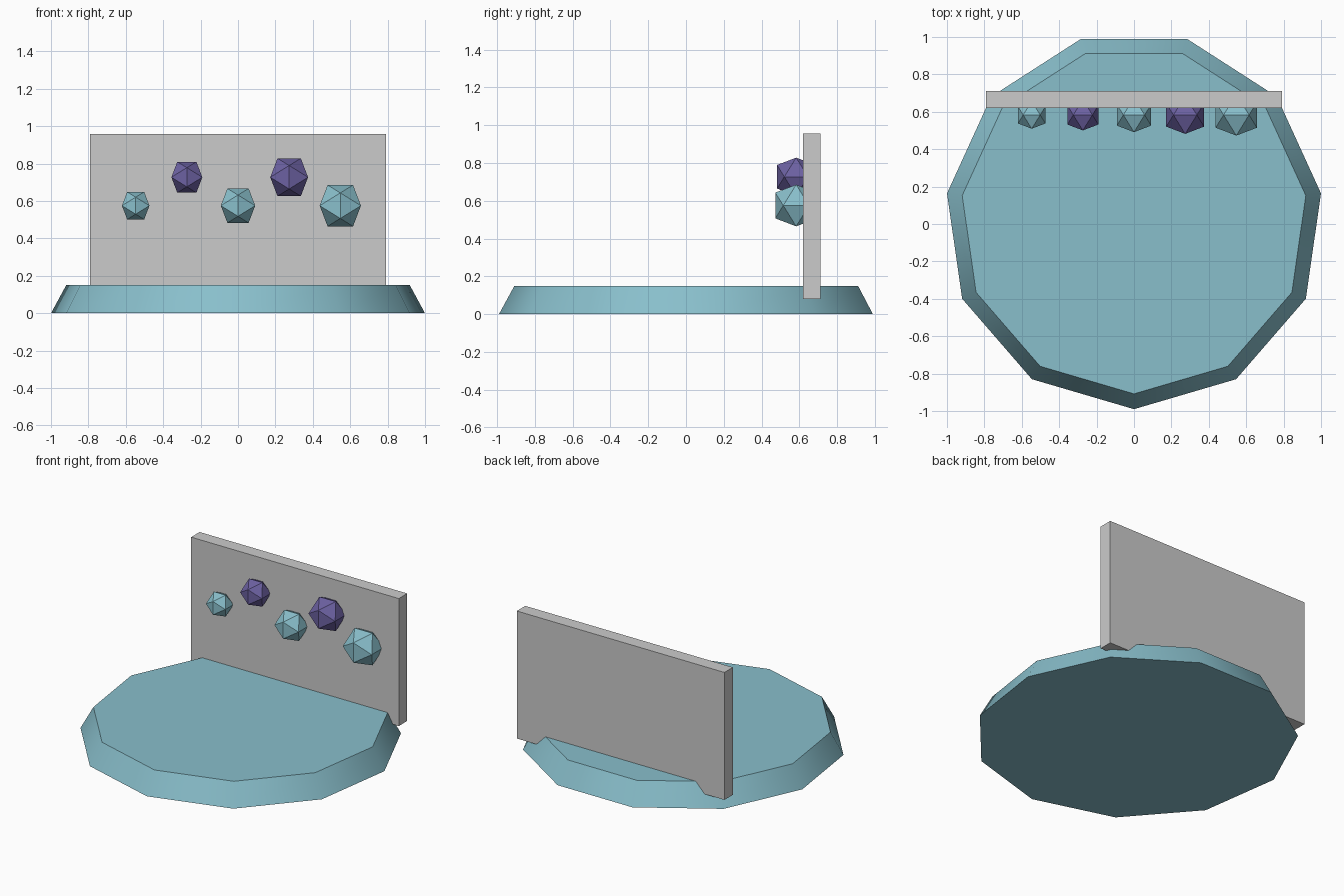
import bpy, bmesh, math

if "Cube" in bpy.data.objects:
    bpy.data.objects.remove(bpy.data.objects["Cube"])


def material(name, rgb):
    m = bpy.data.materials.new(name)
    m.diffuse_color = (*rgb, 1)
    m.use_nodes = True
    m.node_tree.nodes["Principled BSDF"].inputs["Base Color"].default_value = m.diffuse_color
    return m


teal = material("teal", (0.25, 0.52, 0.6))
purple = material("purple", (0.15, 0.12, 0.36))


def add_object(name, bm, location, mat=None):
    bmesh.ops.recalc_face_normals(bm, faces=bm.faces)
    mesh = bpy.data.meshes.new(name)
    bm.to_mesh(mesh)
    bm.free()
    ob = bpy.data.objects.new(name, mesh)
    ob.location = location
    bpy.context.collection.objects.link(ob)
    if mat:
        mesh.materials.append(mat)
    return ob


# Base: eleven-sided tapered plinth with one corner facing the front
SIDES = 11
bm = bmesh.new()
rings = []
for radius, z in ((1.01, 0), (0.928, 0.15)):
    angles = [-math.pi / 2 + math.tau * i / SIDES for i in range(SIDES)]
    rings.append([bm.verts.new((radius * math.cos(a), radius * math.sin(a), z)) for a in angles])
low, high = rings
bm.faces.new(low[::-1])
bm.faces.new(high)
for i in range(SIDES):
    j = (i + 1) % SIDES
    bm.faces.new((low[i], low[j], high[j], high[i]))
base = add_object("base", bm, (0, 0.02, 0), teal)
bpy.context.view_layer.objects.active = base
base.select_set(True)
bpy.ops.object.shade_smooth_by_angle(angle=math.radians(40))

# Upright back panel
bm = bmesh.new()
bmesh.ops.create_cube(bm, size=1)
bmesh.ops.scale(bm, vec=(1.58, 0.092, 0.877), verts=bm.verts)
add_object("back_panel", bm, (0, 0.665, 0.5185))


# Gems: icosahedra, half-sunk in the panel, growing from left to right
def gem(name, half_width, location, mat):
    bm = bmesh.new()
    a, b = half_width / ((1 + math.sqrt(5)) / 2), half_width
    for s in (-a, a):
        for t in (-b, b):
            for co in ((s, 0, t), (0, t, s), (t, s, 0)):
                bm.verts.new(co)
    bmesh.ops.convex_hull(bm, input=bm.verts)
    add_object(name, bm, location, mat)


for i in range(5):
    raised = i % 2
    gem(f"gem_{i + 1}", 0.0735 + 0.0092 * i,
        (-0.547 + 0.2735 * i, 0.583, 0.727 if raised else 0.575),
        purple if raised else teal)
